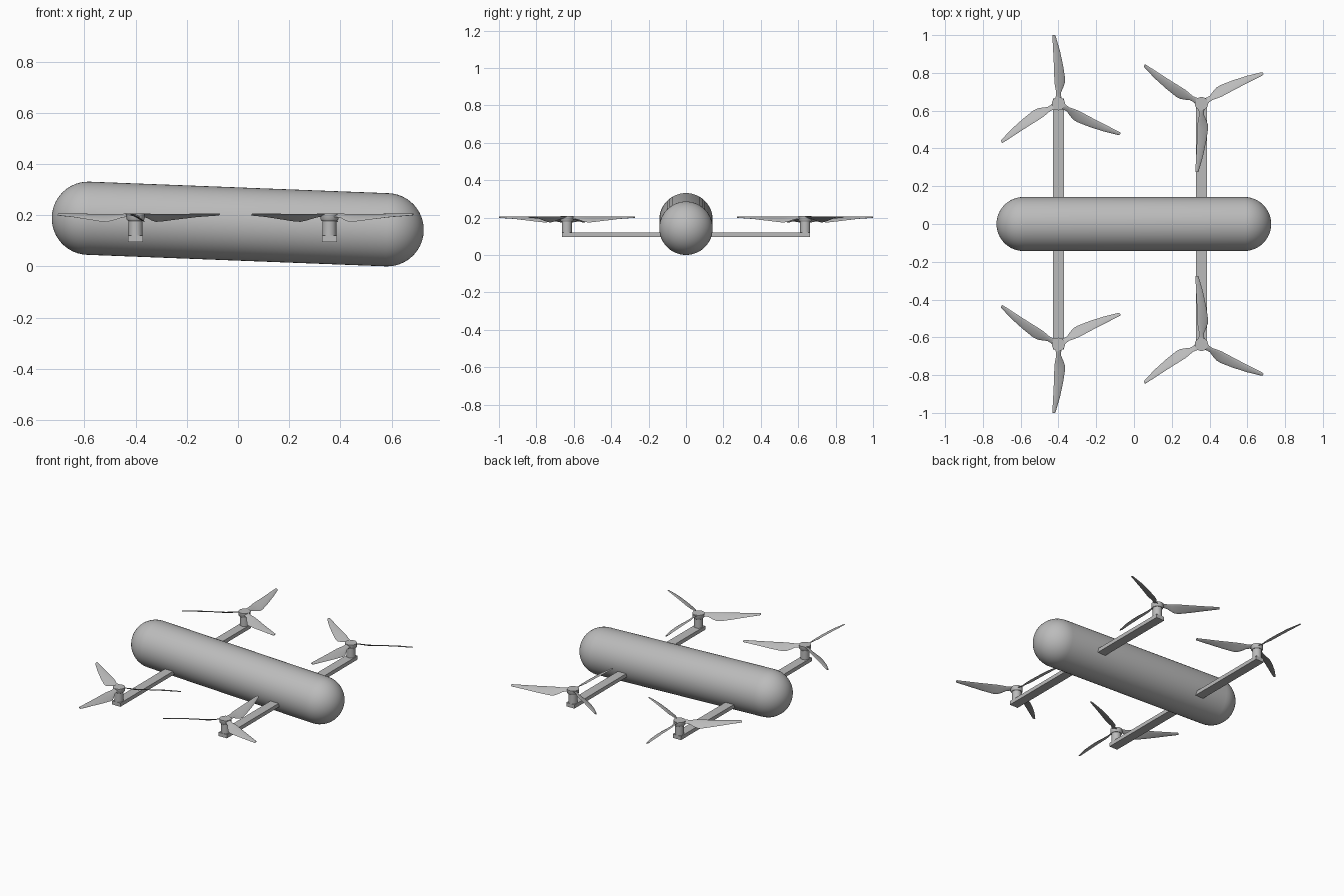
import bpy, bmesh, math
from mathutils import Matrix, Vector

cube = bpy.data.objects.get("Cube")
if cube:
    bpy.data.objects.remove(cube, do_unlink=True)

grey = bpy.data.materials.new("plain grey")
grey.use_nodes = True
colour = (0.5, 0.5, 0.5, 1)
grey.diffuse_color = colour
grey.node_tree.nodes["Principled BSDF"].inputs["Base Color"].default_value = colour


def finish(bm, name, angle=40):
    bmesh.ops.recalc_face_normals(bm, faces=bm.faces)
    mesh = bpy.data.meshes.new(name)
    bm.to_mesh(mesh)
    bm.free()
    mesh.materials.append(grey)
    obj = bpy.data.objects.new(name, mesh)
    bpy.context.collection.objects.link(obj)
    bpy.ops.object.select_all(action="DESELECT")
    obj.select_set(True)
    bpy.context.view_layer.objects.active = obj
    bpy.ops.object.shade_smooth_by_angle(angle=math.radians(angle))
    return obj


def lathe(bm, profile, steps=32, matrix=Matrix()):
    """Revolve (radius, height) points about z; both ends lie on the axis."""
    part = bmesh.new()
    verts = [part.verts.new((r, 0, z)) for r, z in profile]
    edges = [part.edges.new(pair) for pair in zip(verts, verts[1:])]
    bmesh.ops.spin(part, geom=verts + edges, cent=(0, 0, 0), axis=(0, 0, 1),
                   angle=math.tau, steps=steps, use_duplicate=False)
    bmesh.ops.remove_doubles(part, verts=part.verts, dist=0.0001)
    part.transform(matrix)
    mesh = bpy.data.meshes.new("temporary")
    part.to_mesh(mesh)
    part.free()
    bm.from_mesh(mesh)
    bpy.data.meshes.remove(mesh)


def box(bm, size, centre):
    bmesh.ops.create_cube(bm, size=1, matrix=Matrix.Translation(centre)
                          @ Matrix.Diagonal((*size, 1)))


# Capsule body, tilted slightly down towards +x
radius = 0.143
rear, nose = Vector((-0.585, 0, 0.188)), Vector((0.583, 0, radius))
axis = nose - rear
half = axis.length / 2
cap = [(radius * math.cos(a), half + radius * math.sin(a))
       for a in [math.pi / 2 * i / 12 for i in range(12)]]
cap.append((0, half + radius))
profile = [(r, -z) for r, z in reversed(cap)] + cap
bm = bmesh.new()
lathe(bm, profile, 48, Matrix.Translation((rear + nose) / 2)
      @ axis.to_track_quat("Z", "Y").to_matrix().to_4x4())
finish(bm, "body")

# Blade stations: distance out, leading x, trailing x, trailing drop
STATIONS = [
    (0.02, -0.020, 0.020, 0.012), (0.04, -0.014, 0.014, 0.012),
    (0.06, -0.012, 0.014, 0.016), (0.085, -0.017, 0.025, 0.025),
    (0.11, -0.021, 0.034, 0.031), (0.135, -0.022, 0.035, 0.030),
    (0.20, -0.024, 0.025, 0.022), (0.28, -0.028, 0.008, 0.012),
    (0.355, -0.032, -0.014, 0.006), (0.363, -0.030, -0.018, 0.005),
]


def add_blade(bm, turn):
    """Loft thin cambered sections along the blade."""
    sides = 12
    rings = []
    for out, lead, trail, drop in STATIONS:
        ring = []
        for i in range(sides):
            a = math.tau * i / sides
            t = 0.5 - 0.5 * math.cos(a)
            z = 0.205 - drop * t + 0.003 * math.sin(a)
            z += 0.1 * (trail - lead) * t * (1 - t)
            ring.append(bm.verts.new(turn @ Vector((lead + (trail - lead) * t, out, z))))
        rings.append(ring)
    for a, b in zip(rings, rings[1:]):
        for i in range(sides):
            j = (i + 1) % sides
            bm.faces.new((a[i], a[j], b[j], b[i]))
    bm.faces.new(rings[0])
    bm.faces.new(rings[-1])


# Arms, motors and propellers at the four corners
REACH = 0.637
for end, x in (("rear", -0.4), ("front", 0.357)):
    for side, sy in (("left", 1), ("right", -1)):
        name = end + "_" + side
        bm = bmesh.new()
        box(bm, (0.058, 0.60, 0.024), (x, sy * 0.364, 0.108))
        finish(bm, name + "_arm", 30)

        place = Matrix.Translation((x, sy * REACH, 0))
        bm = bmesh.new()
        lathe(bm, [(0, 0.11), (0.027, 0.11), (0.027, 0.182), (0, 0.182)], 32, place)
        finish(bm, name + "_motor")

        # Diagonal pairs turn the same way; the other pair is mirrored
        flip = Matrix.Diagonal((1, sy if x < 0 else -sy, 1, 1))
        bm = bmesh.new()
        for k in range(3):
            add_blade(bm, Matrix.Rotation(math.tau * k / 3, 4, "Z"))
        lathe(bm, [(0, 0.178), (0.030, 0.178), (0.035, 0.184),
                   (0.035, 0.207), (0, 0.207)])
        bm.transform(place @ flip)
        finish(bm, name + "_propeller")
